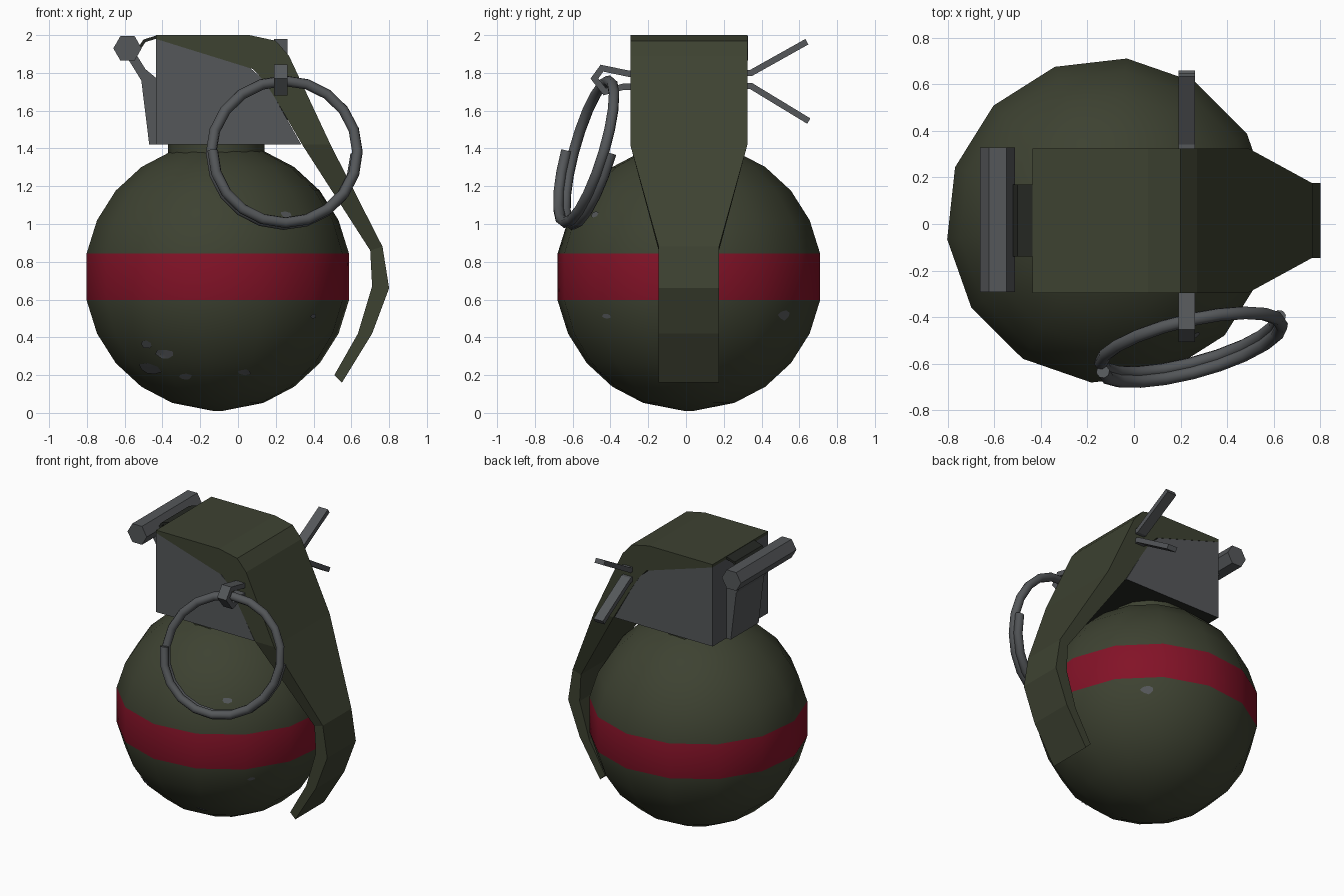
import bpy, bmesh, math, random
from mathutils import Vector

if "Cube" in bpy.data.objects:
    bpy.data.objects.remove(bpy.data.objects["Cube"])

random.seed(4)
YC = 0.015                                   # centre line of the body


def material(name, rgb):
    m = bpy.data.materials.new(name)
    m.diffuse_color = (*rgb, 1)
    m.use_nodes = True
    m.node_tree.nodes["Principled BSDF"].inputs["Base Color"].default_value = m.diffuse_color
    return m


GREEN = material("olive green paint", (0.047, 0.054, 0.031))
RED = material("red band paint", (0.225, 0.006, 0.02))
STEEL = material("grey steel", (0.09, 0.096, 0.102))
DARK = material("dark recess", (0.018, 0.02, 0.016))


def make(name, verts, faces, mats, smooth=None):
    me = bpy.data.meshes.new(name)
    me.from_pydata([tuple(v) for v in verts], [], faces)
    bm = bmesh.new()
    bm.from_mesh(me)
    bmesh.ops.recalc_face_normals(bm, faces=bm.faces)
    bm.to_mesh(me)
    bm.free()
    for m in mats:
        me.materials.append(m)
    ob = bpy.data.objects.new(name, me)
    bpy.context.collection.objects.link(ob)
    if smooth is not None:
        bpy.ops.object.select_all(action='DESELECT')
        bpy.context.view_layer.objects.active = ob
        ob.select_set(True)
        bpy.ops.object.shade_smooth_by_angle(angle=math.radians(smooth))
    return ob


def loft(name, rings, mats, smooth=None):
    """Skin closed rings of equal point count and cap both ends."""
    n = len(rings[0])
    faces = [(i * n + j, i * n + (j + 1) % n, (i + 1) * n + (j + 1) % n, (i + 1) * n + j)
             for i in range(len(rings) - 1) for j in range(n)]
    faces += [tuple(range(n)), tuple(range((len(rings) - 1) * n, len(rings) * n))]
    return make(name, [p for r in rings for p in r], faces, mats, smooth)


def lathe(name, profile, sides, phase, cx, mats, smooth):
    rings = [[(cx + r * math.cos(phase + k * math.tau / sides),
               YC + r * math.sin(phase + k * math.tau / sides), z) for k in range(sides)]
             for r, z in profile]
    return loft(name, rings, mats, smooth)


def plate_xz(name, outline, y0, y1, mats):
    return loft(name, [[(x, y, z) for x, z in outline] for y in (y0, y1)], mats)


def ribbon(path, t):
    """Outline of a strip of thickness t following a 2D path."""
    pts = [Vector(p) for p in path]
    left, right = [], []
    for i, p in enumerate(pts):
        a = (p - pts[i - 1]).normalized() if i else (pts[1] - p).normalized()
        b = (pts[i + 1] - p).normalized() if i < len(pts) - 1 else a
        d = (a + b).normalized()
        off = Vector((-d.y, d.x)) * (t / 2 / max(0.5, d.dot(a)))
        left.append(p + off)
        right.append(p - off)
    return left, right


def strip(name, path, t, w0, w1, place, mats):
    left, right = ribbon(path, t)
    return loft(name, [[place(l, w0), place(l, w1), place(r, w1), place(r, w0)]
                       for l, r in zip(left, right)], mats)


# Round body with painted band
CX, CZ, R = -0.107, 0.72, 0.71
lats = [-88, -70, -55, -40, -25, -10, 10, 25, 40, 55, 70, 85]
prof = [(R * math.cos(math.radians(a)), CZ + R * math.sin(math.radians(a))) for a in lats]
body = lathe("round_body", prof, 14, math.radians(6.6), CX, [GREEN, RED], 60)
for f in body.data.polygons:
    if abs(f.center.z - CZ) < 0.05:
        f.material_index = 1

# Collar under the fuze
lathe("neck_collar", [(0.255, 1.3), (0.255, 1.425)], 14, 0, -0.115, [GREEN], 40)

# Fuze housing: steel cheeks, dark underside
fuze = plate_xz("fuze_housing", [(-0.435, 1.42), (-0.435, 1.98), (0.06, 1.83), (0.14, 1.76),
                                 (0.2, 1.66), (0.335, 1.42)], YC - 0.308, YC + 0.308, [STEEL, DARK])
for f in fuze.data.polygons:
    if f.normal.z < -0.9:
        f.material_index = 1

# Safety lever: outer x,z / inner x,z / half width
stations = [(-0.435, 2.0, -0.435, 1.98, 0.31), (0.06, 2.0, 0.08, 1.82, 0.31),
            (0.2, 1.97, 0.14, 1.755, 0.31), (0.27, 1.89, 0.2, 1.66, 0.31),
            (0.49, 1.42, 0.34, 1.42, 0.31), (0.765, 0.88, 0.7, 0.86, 0.16),
            (0.8, 0.66, 0.71, 0.67, 0.16), (0.71, 0.42, 0.635, 0.42, 0.16),
            (0.55, 0.16, 0.51, 0.2, 0.16)]
loft("safety_lever", [[(a, YC - w, b), (a, YC + w, b), (c, YC + w, d), (c, YC - w, d)]
                      for a, b, c, d, w in stations], [GREEN])

# Rear hinge: strut, hook and hexagonal roller
plate_xz("hinge_strut", [(-0.43, 1.42), (-0.47, 1.42), (-0.512, 1.76), (-0.58, 1.87),
                         (-0.54, 1.9), (-0.49, 1.82), (-0.43, 1.77)], YC - 0.155, YC + 0.155, [STEEL])
strip("hinge_hook", [(-0.43, 1.99), (-0.495, 1.97), (-0.535, 1.91)], 0.016, YC - 0.155, YC + 0.155,
      lambda p, w: (p.x, w, p.y), [DARK])
plate_xz("hinge_roller", [(-0.585 + 0.075 * math.cos(k * math.pi / 3),
                           1.93 + 0.075 * math.sin(k * math.pi / 3)) for k in range(6)],
         -0.292, 0.328, [STEEL])

# Split pin with looped head and splayed legs
strip("split_pin", [(0.64, 1.965), (0.345, 1.8), (-0.3, 1.795), (-0.445, 1.825), (-0.485, 1.77),
                    (-0.43, 1.7), (-0.33, 1.727), (0.345, 1.73), (0.65, 1.545)], 0.033, 0.19, 0.262,
      lambda p, w: (w, p.x, p.y), [STEEL])

# Pull ring: one and a half turns, leaning against the body
c, u, v = Vector((0.245, -0.515, 1.38)), Vector((0.385, 0.09, 0)), Vector((0, 0.105, 0.378))
n = u.cross(v).normalized()                  # faces the front
N = 30
rings = []
for i in range(N + 1):
    a = math.pi + 3 * math.pi * i / N
    radial = (u * math.cos(a) + v * math.sin(a))
    p = c + radial + n * (0.03 - 0.06 * i / N)
    e = radial.normalized()
    rings.append([p + (e * math.cos(k * math.tau / 8) + n * math.sin(k * math.tau / 8)) * 0.029
                  for k in range(8)])
loft("pull_ring", rings, [STEEL], 50)


# Paint chips: thin irregular flakes laid onto the body
def chip(index, direction, size):
    d = Vector(direction).normalized()
    s = d.cross(Vector((0, 0, 1))).normalized()
    t = s.cross(d)
    origin = Vector((CX, YC, CZ))
    spots = [Vector((0, 0, 0))]
    for k in range(7):
        a, r = k * math.tau / 7, size * random.uniform(0.7, 1.1)
        spots.append(s * math.cos(a) * r + t * math.sin(a) * r * 0.6)
    verts = []
    for q in spots:
        ray = (d * R + q).normalized()
        hit = body.ray_cast(origin, ray)
        verts.append(hit[1] + ray * 0.005)
    ob = make(f"paint_chip_{index}", verts, [(0, k, k % 7 + 1) for k in range(1, 8)], [STEEL], 60)
    if ob.data.polygons[0].normal.dot(d) < 0:
        ob.data.flip_normals()


chips = [((-0.37, -0.46, -0.35), 0.05), ((-0.28, -0.5, -0.41), 0.06), ((-0.36, -0.35, -0.49), 0.08),
         ((-0.17, -0.43, -0.53), 0.04), ((0.14, -0.47, -0.5), 0.04), ((0.36, -0.5, 0.33), 0.035),
         ((0.51, -0.44, -0.21), 0.03), ((0.43, 0.5, -0.2), 0.05)]
for i, (d, s) in enumerate(chips):
    chip(i + 1, d, s)
